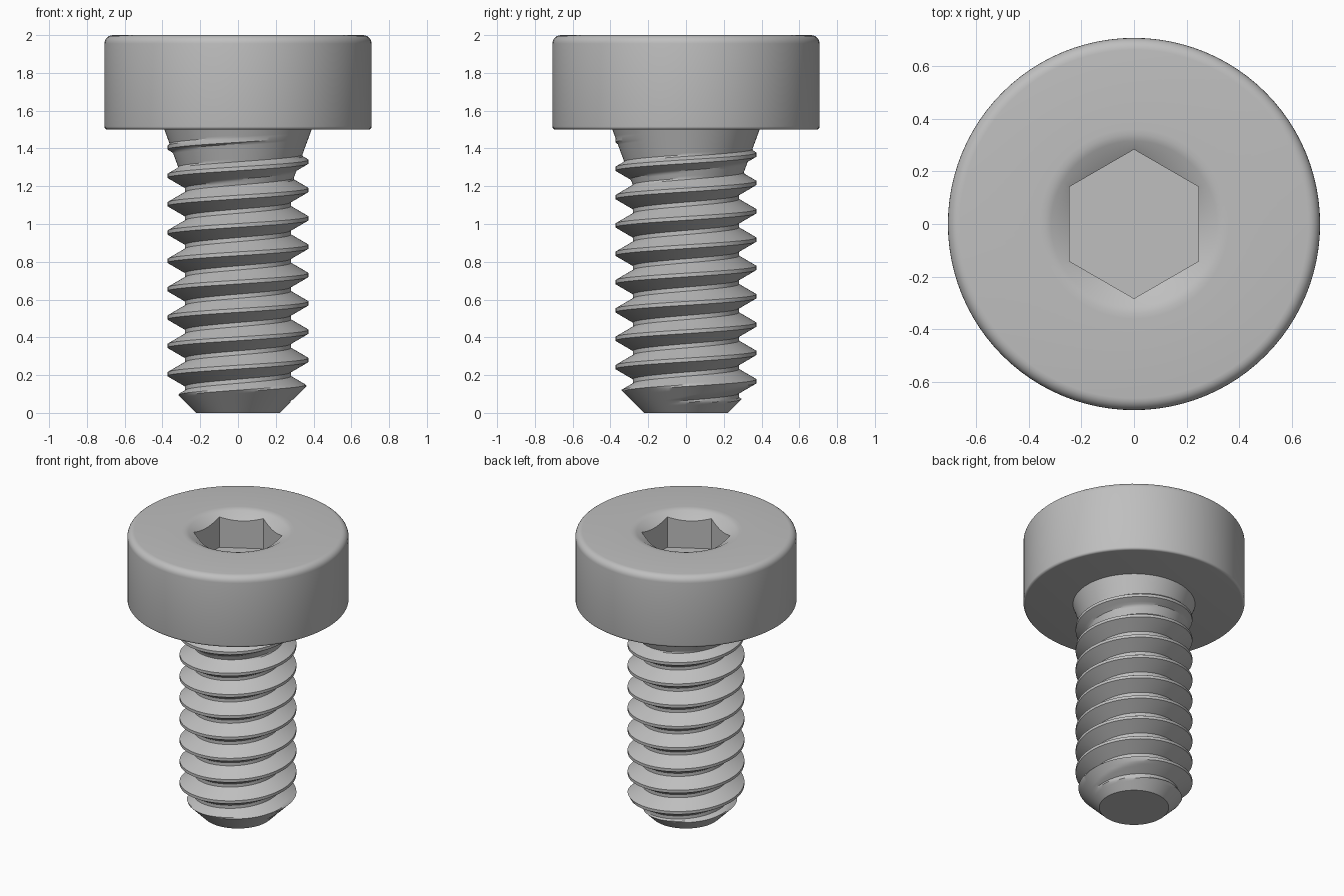
import bpy
import bmesh
import math

cube = bpy.data.objects.get("Cube")
if cube:
    bpy.data.objects.remove(cube, do_unlink=True)

SEG = 96          # segments round the axis
TOP, UNDER = 2.0, 1.5

steel = bpy.data.materials.new("grey steel")
steel.use_nodes = True
steel.diffuse_color = (0.52, 0.52, 0.52, 1)
steel.node_tree.nodes["Principled BSDF"].inputs["Base Color"].default_value = (0.52, 0.52, 0.52, 1)


def finish(bm, name):
    mesh = bpy.data.meshes.new(name)
    bm.to_mesh(mesh)
    bm.free()
    mesh.materials.append(steel)
    obj = bpy.data.objects.new(name, mesh)
    bpy.context.collection.objects.link(obj)
    bpy.ops.object.select_all(action='DESELECT')
    obj.select_set(True)
    bpy.context.view_layer.objects.active = obj
    bpy.ops.object.shade_smooth_by_angle(angle=math.radians(30))
    return obj


def point(r, angle, z):
    return (r * math.cos(angle), r * math.sin(angle), z)


def arc(cr, cz, rad, start, end, steps=6):
    """Profile points of a fillet, angles in degrees."""
    angles = [math.radians(start + (end - start) * k / steps) for k in range(steps + 1)]
    return [(cr + rad * math.cos(a), cz + rad * math.sin(a)) for a in angles]


# Head: turned profile with filleted rims, running into a hexagonal socket
HEAD_R, FLAT_R, FLOOR = 0.707, 0.245, 1.76


def hexagon(angle):
    step = math.pi / 3
    return FLAT_R / math.cos(angle - round(angle / step) * step)


def ring(bm, fn):
    return [bm.verts.new(point(r, a, z)) for a in
            (2 * math.pi * k / SEG for k in range(SEG)) for r, z in [fn(a)]]


bm = bmesh.new()
profile = (arc(HEAD_R - 0.016, UNDER + 0.016, 0.016, -90, 0, 4)
           + arc(HEAD_R - 0.045, TOP - 0.045, 0.045, 0, 90)
           + [(0.36, TOP), (0.34, TOP), (0.315, TOP - 0.007)])
rings = [ring(bm, lambda a, p=p: p) for p in profile]
# countersink meets the hexagon in scallops, then the walls drop to the floor
rings.append(ring(bm, lambda a: (hexagon(a), TOP - 0.007 - 0.6 * (0.315 - hexagon(a)))))
rings.append(ring(bm, lambda a: (hexagon(a), FLOOR)))
for lo, hi in zip(rings, rings[1:]):
    for k in range(SEG):
        n = (k + 1) % SEG
        bm.faces.new((lo[k], lo[n], hi[n], hi[k]))
bm.faces.new(rings[0][::-1])
bm.faces.new(rings[-1])
finish(bm, "socket_head")

# Shank: right-handed helical thread, chamfered tip and conical neck
PITCH, CREST, ROOT, TURNS = 0.15, 0.373, 0.28, 13
START = 0.13 - 2 * PITCH


def rows():
    """Offset along the axis and radius across one pitch."""
    pts = [(-0.075, ROOT)]
    pts += [(-0.064 + 0.054 * k / 6, ROOT + (CREST - ROOT) * k / 6) for k in range(7)]
    pts += [(-o, r) for o, r in reversed(pts)]
    return pts


bm = bmesh.new()
columns = []
for i in range(SEG * TURNS + 1):
    angle = 2 * math.pi * (i % SEG) / SEG
    col = []
    for off, r in rows():
        z = min(max(START + PITCH * i / SEG + off, 0.0), UNDER)
        neck = 0.39 - 0.37 * (UNDER - z)
        tip = 0.222 + z
        col.append(bm.verts.new(point(min(max(r, neck), tip), angle, z)))
    columns.append(col)
for a, b in zip(columns, columns[1:]):
    for j in range(len(a) - 1):
        quad = (a[j], b[j], b[j + 1], a[j + 1])
        heights = [v.co.z for v in quad]
        if max(heights) > 0 and min(heights) < UNDER:
            bm.faces.new(quad)
bmesh.ops.delete(bm, geom=[v for v in bm.verts if not v.link_faces], context='VERTS')
bmesh.ops.remove_doubles(bm, verts=bm.verts[:], dist=1e-4)
# flat end of the tip
end = [v for v in bm.verts if v.co.z < 1e-6]
end.sort(key=lambda v: math.atan2(v.co.y, v.co.x), reverse=True)
bm.faces.new(end)
finish(bm, "threaded_shank")
